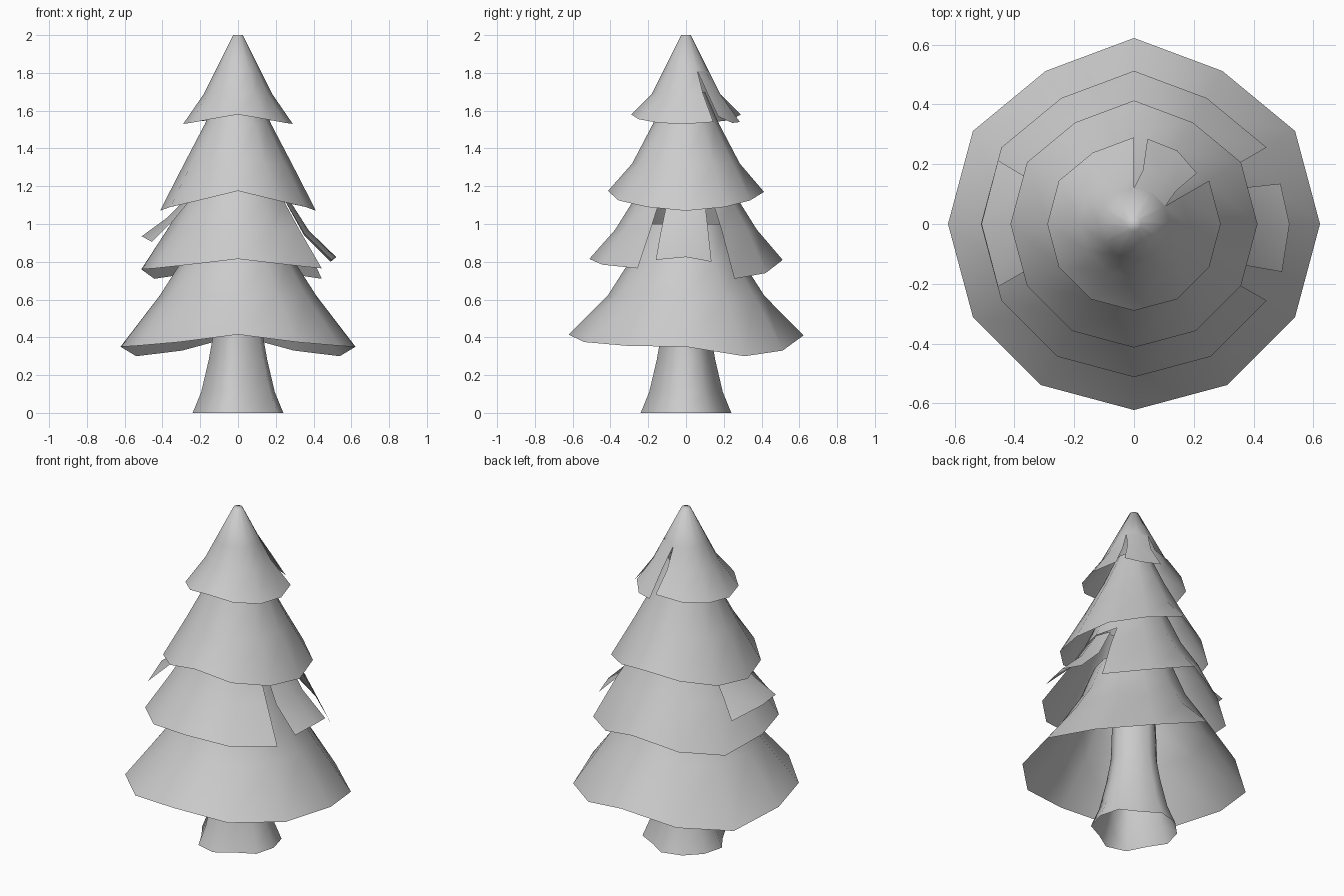
import bpy, math

N = 12

def make(name, verts, faces):
    me = bpy.data.meshes.new(name)
    me.from_pydata(verts, [], faces)
    me.update()
    for p in me.polygons:
        p.use_smooth = True
    ob = bpy.data.objects.new(name, me)
    bpy.context.collection.objects.link(ob)
    return ob

def ring(r, z):
    return [(r * math.cos(2 * math.pi * i / N), r * math.sin(2 * math.pi * i / N), z) for i in range(N)]

def loft(name, rings, skip=(), cap=False):
    # Surface through stacked rings; skip = (row, column) faces left open
    verts = [v for r in rings for v in r]
    faces = []
    for j in range(len(rings) - 1):
        for i in range(N):
            if (j, i) not in skip:
                k = (i + 1) % N
                faces.append((j * N + i, j * N + k, (j + 1) * N + k, (j + 1) * N + i))
    if cap:
        faces.append(tuple(range(len(verts) - N, len(verts))))
    return make(name, verts, faces)

def skirt(name, r, zs, upper, skip=(), cap=False):
    # zs: rim heights at -90, -60, ... 90 degrees, mirrored to the left side
    rim = []
    for i in range(N):
        a = i * 30
        m = a if a <= 90 else (180 - a if a <= 270 else a - 360)
        rr = r * (0.95 if m == 60 else 1.0)
        t = math.radians(a)
        rim.append((rr * math.cos(t), rr * math.sin(t), zs[int((m + 90) / 30)]))
    return loft(name, [rim] + [ring(*u) for u in upper], skip, cap)

def flap(name, top, mid, rim):
    # Loose bough: three rows of three points
    faces = [(j * 3 + i, j * 3 + i + 1, j * 3 + i + 4, j * 3 + i + 3) for j in (0, 1) for i in (0, 1)]
    return make(name, top + mid + rim, faces)

# Foliage skirts, bottom to top
skirt("bottom_skirt", 0.622, (0.415, 0.375, 0.355, 0.35, 0.30, 0.33, 0.41),
      [(0.415, 0.62), (0.30, 0.80), (0.22, 1.0)])
skirt("lower_middle_skirt", 0.512, (0.815, 0.785, 0.765, 0.76, 0.71, 0.74, 0.81),
      [(0.375, 0.97), (0.275, 1.13), (0.19, 1.32)],
      skip={(j, i) for j in (0, 1) for i in (11, 0)})
skirt("upper_middle_skirt", 0.413, (1.175, 1.125, 1.09, 1.07, 1.09, 1.125, 1.17),
      [(0.285, 1.32), (0.175, 1.53), (0.10, 1.70)])
skirt("top_skirt", 0.29, (1.58, 1.555, 1.535, 1.53, 1.54, 1.55, 1.58),
      [(0.18, 1.69), (0.12, 1.81), (0.025, 2.0)],
      skip={(j, i) for j in (0, 1) for i in (1, 2)}, cap=True)

# Loose boughs
flap("right_bough",
     [(0.25, -0.10, 1.12), (0.27, 0, 1.13), (0.25, 0.10, 1.12)],
     [(0.35, -0.135, 0.95), (0.375, 0, 0.965), (0.35, 0.12, 0.94)],
     [(0.495, -0.16, 0.81), (0.52, 0, 0.825), (0.49, 0.135, 0.80)])
flap("left_bough",
     [(-0.25, 0.11, 1.13), (-0.27, 0, 1.14), (-0.25, -0.11, 1.13)],
     [(-0.35, 0.15, 1.01), (-0.38, 0, 1.03), (-0.35, -0.15, 1.01)],
     [(-0.455, 0.213, 0.905), (-0.51, 0, 0.935), (-0.455, -0.21, 0.905)])
flap("top_bough",
     [(0.105, 0.06, 1.81), (0.06, 0.104, 1.81), (0.0, 0.12, 1.81)],
     [(0.14, 0.11, 1.70), (0.10, 0.165, 1.69), (0.03, 0.18, 1.69)],
     [(0.21, 0.17, 1.57), (0.145, 0.245, 1.535), (0.045, 0.285, 1.54)])

# Trunk flaring at the base, with three grooves
def trunk_ring(r, z):
    return [(x * f, y * f, z) for i, (x, y, _) in enumerate(ring(r, z))
            for f in [0.84 if i in (2, 7, 10) else 1.0]]

loft("trunk", [trunk_ring(r, z) for r, z in
               ((0.24, 0), (0.195, 0.11), (0.155, 0.28), (0.13, 0.42), (0.12, 0.70), (0.10, 1.0))])
